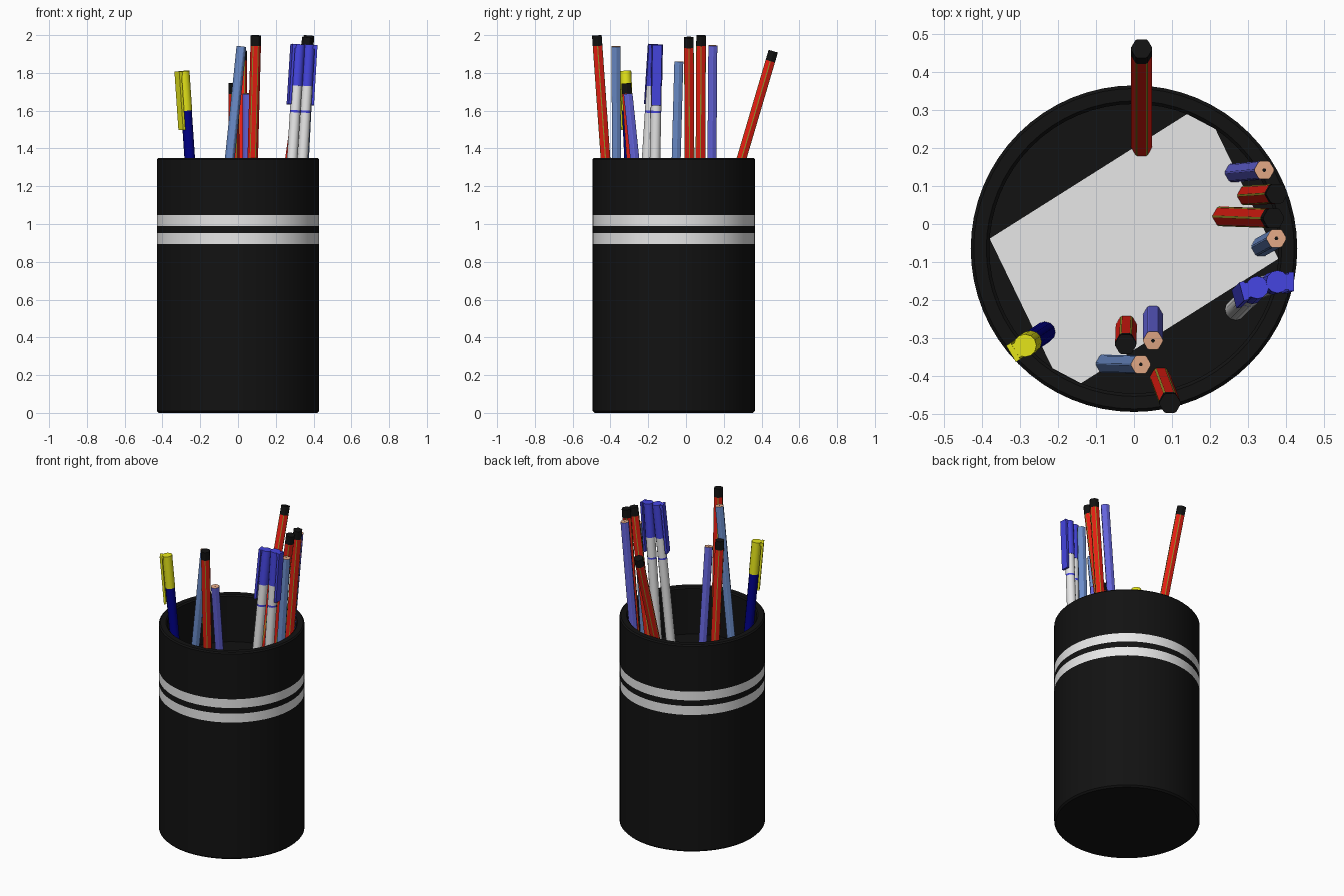
import bpy, bmesh, math
from mathutils import Vector, Matrix

if "Cube" in bpy.data.objects:
    bpy.data.objects.remove(bpy.data.objects["Cube"])


def material(name, r, g, b):
    m = bpy.data.materials.new(name)
    m.diffuse_color = (r, g, b, 1)
    m.use_nodes = True
    m.node_tree.nodes["Principled BSDF"].inputs["Base Color"].default_value = m.diffuse_color
    return m


MATS = {
    "black": material("black", 0.006, 0.006, 0.006),
    "grey": material("light grey", 0.8, 0.8, 0.8),
    "red": material("red", 0.8, 0.012, 0.006),
    "olive": material("olive", 0.3, 0.26, 0.02),
    "yellow": material("yellow", 0.8, 0.8, 0.01),
    "navy": material("navy", 0.0, 0.0, 0.25),
    "blue": material("pen blue", 0.06, 0.06, 0.75),
    "slate": material("slate blue", 0.15, 0.27, 0.6),
    "peri": material("periwinkle", 0.13, 0.13, 0.72),
    "wood": material("wood", 0.78, 0.4, 0.24),
}
HEX = [math.radians(60 * k + d) for k in range(6) for d in (-6, 6)]


def ring_angles(n):
    return [2 * math.pi * k / n for k in range(n)]


def finish(name, bm, mats, matrix=None, smooth=False):
    bmesh.ops.recalc_face_normals(bm, faces=bm.faces)
    me = bpy.data.meshes.new(name)
    bm.to_mesh(me)
    bm.free()
    for m in mats:
        me.materials.append(MATS[m])
    ob = bpy.data.objects.new(name, me)
    bpy.context.collection.objects.link(ob)
    if matrix:
        ob.matrix_world = matrix
    if smooth:
        bpy.ops.object.select_all(action='DESELECT')
        ob.select_set(True)
        bpy.context.view_layer.objects.active = ob
        bpy.ops.object.shade_smooth_by_angle(angle=math.radians(35))
    return ob


def lathe(name, profile, angles, matrix=None, smooth=False, edge=None):
    """profile rows: radius, height, colour of the band above; ends are capped.
    edge = (body colour, colour for the narrow corner faces of that body)"""
    mats = list(dict.fromkeys([p[2] for p in profile] + ([edge[1]] if edge else [])))
    bm = bmesh.new()
    rings = [[bm.verts.new((r * math.cos(a), r * math.sin(a), z)) for a in angles]
             for r, z, _ in profile]
    n = len(angles)
    for i in range(len(rings) - 1):
        for k in range(n):
            j = (k + 1) % n
            f = bm.faces.new((rings[i][k], rings[i][j], rings[i + 1][j], rings[i + 1][k]))
            colour = profile[i][2]
            if edge and colour == edge[0] and k % 2 == 0:
                colour = edge[1]
            f.material_index = mats.index(colour)
    bm.faces.new(rings[0]).material_index = mats.index(profile[0][2])
    bm.faces.new(rings[-1]).material_index = mats.index(profile[-1][2])
    return finish(name, bm, mats, matrix, smooth)


def placement(low, top):
    """Frame with its origin at the top end and local z along the stick;
    low is the (x, y) where the stick meets the inner floor."""
    top = Vector(top)
    axis = (top - Vector((*low, FLOOR))).normalized()
    rot = Vector((0, 0, 1)).rotation_difference(axis).to_matrix().to_4x4()
    return Matrix.Translation(top) @ rot, -(top.z - 0.06) / axis.z


# Cup with two light bands
FLOOR, CY = 1.045, -0.065
cup_at = Matrix.Translation((0, CY, 0))
lathe("cup", [(0.42, 0, "black"), (0.43, 0.01, "black"), (0.43, 0.895, "grey"),
              (0.43, 0.953, "black"), (0.43, 0.99, "grey"), (0.43, 1.047, "black"),
              (0.43, 1.342, "black"), (0.422, 1.35, "black"), (0.389, 1.35, "black"),
              (0.381, 1.342, "black"), (0.381, FLOOR, "black")],
      ring_angles(64), cup_at, smooth=True)

# Light six-cornered patch on the inner floor
patch = [math.radians(a) for a in (-124.3, -111.5, -4, 55.7, 68.5, 176)]
lathe("floor_patch", [(0.381, FLOOR - 0.002, "grey"), (0.381, FLOOR + 0.003, "grey")],
      patch, cup_at)

# Red pencils with black ends
R = 0.028
for i, (low, top) in enumerate([
        ((0.02, 0.205), (0.02, 0.462, 1.915)),
        ((-0.02, -0.268), (-0.022, -0.317, 1.745)),
        ((0.07, -0.405), (0.095, -0.472, 1.998)),
        ((0.235, 0.02), (0.368, 0.015, 1.988)),
        ((0.30, 0.075), (0.376, 0.08, 1.998))]):
    m, bottom = placement(low, top)
    lathe(f"red_pencil_{i + 1}",
          [(R, bottom, "red"), (R, -0.055, "black"), (R, 0, "black")],
          HEX, m, edge=("red", "olive"))

# Blue pencils with bare wood ends and a lead dot
for i, (colour, low, top) in enumerate([
        ("slate", (-0.075, -0.368), (0.018, -0.37, 1.94)),
        ("slate", (0.335, -0.06), (0.375, -0.038, 1.86)),
        ("peri", (0.05, -0.24), (0.05, -0.307, 1.69)),
        ("peri", (0.265, 0.135), (0.343, 0.142, 1.945))]):
    m, bottom = placement(low, top)
    lathe(f"blue_pencil_{i + 1}",
          [(0.026, bottom, colour), (0.026, 0, "wood"), (0.005, 0.0005, "black")],
          HEX, m)

# Capped pens: body, cap with clip, optional ring below the cap
for i, (body, cap, low, top, clip_dir, cap_len, ring) in enumerate([
        ("navy", "yellow", (-0.235, -0.285), (-0.287, -0.32, 1.81), (-0.85, -0.5), 0.21, False),
        ("grey", "blue", (0.268, -0.225), (0.325, -0.167, 1.95), (-0.95, -0.25), 0.22, True),
        ("grey", "blue", (0.325, -0.17), (0.378, -0.152, 1.95), (1, 0), 0.22, True)]):
    m, bottom = placement(low, top)
    rows = [(0.028, bottom, body)]
    if ring:
        rows += [(0.028, -0.362, cap), (0.028, -0.35, body)]
    rows += [(0.028, -cap_len, cap), (0.03, -cap_len, cap), (0.03, 0, cap)]
    lathe(f"pen_{i + 1}", rows, ring_angles(12), m, smooth=True)
    bm = bmesh.new()
    bmesh.ops.create_cube(bm, size=1)
    spin = Matrix.Rotation(math.atan2(clip_dir[1], clip_dir[0]), 4, 'Z')
    length = cap_len + 0.1
    bm.transform(spin @ Matrix.Translation((0.036, 0, -length / 2))
                 @ Matrix.Diagonal((0.014, 0.05, length, 1)))
    finish(f"pen_clip_{i + 1}", bm, [cap], m)
    # Bridge joining clip and cap
    bm = bmesh.new()
    bmesh.ops.create_cube(bm, size=1)
    bm.transform(spin @ Matrix.Translation((0.025, 0, -0.012))
                 @ Matrix.Diagonal((0.02, 0.04, 0.02, 1)))
    finish(f"pen_clip_bridge_{i + 1}", bm, [cap], m)
